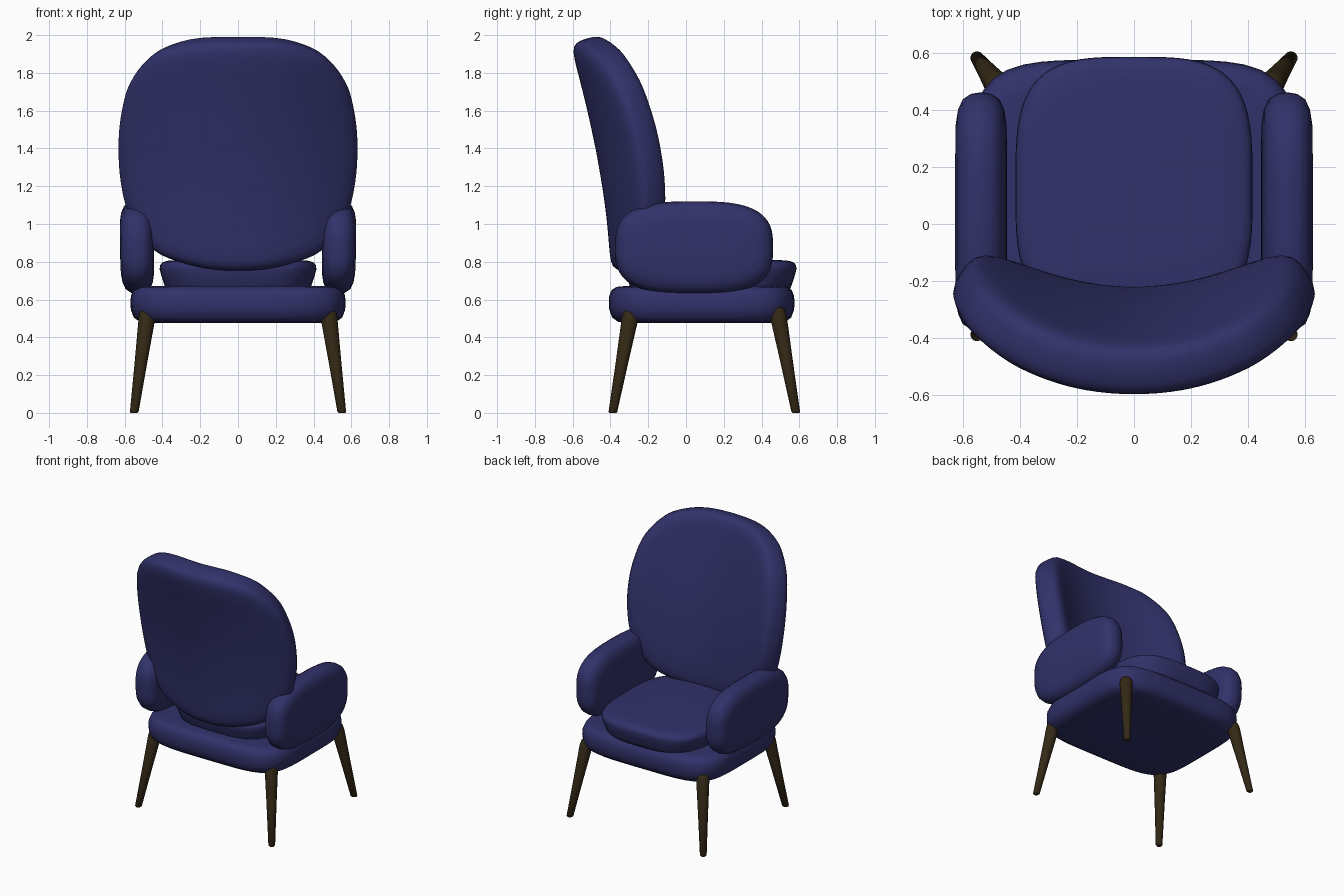
import bpy, bmesh, math
from mathutils import Vector

if "Cube" in bpy.data.objects:
    bpy.data.objects.remove(bpy.data.objects["Cube"])


def material(name, rgb):
    m = bpy.data.materials.new(name)
    m.diffuse_color = (*rgb, 1)
    m.use_nodes = True
    m.node_tree.nodes["Principled BSDF"].inputs["Base Color"].default_value = m.diffuse_color
    return m


NAVY = material("navy fabric", (0.031, 0.031, 0.145))
WOOD = material("dark wood", (0.034, 0.022, 0.008))


def loft(name, rings, mat):
    """Skin a stack of closed rings and fan both ends shut."""
    bm = bmesh.new()
    rows = [[bm.verts.new(p) for p in r] for r in rings]
    n = len(rows[0])
    for a, b in zip(rows, rows[1:]):
        for i in range(n):
            j = (i + 1) % n
            bm.faces.new((a[i], a[j], b[j], b[i]))
    for r in (rows[0], rows[-1]):
        c = bm.verts.new(sum((v.co for v in r), Vector()) / n)
        for i in range(n):
            bm.faces.new((r[i], r[(i + 1) % n], c))
    bmesh.ops.recalc_face_normals(bm, faces=bm.faces)
    me = bpy.data.meshes.new(name)
    bm.to_mesh(me)
    bm.free()
    for p in me.polygons:
        p.use_smooth = True
    me.materials.append(mat)
    ob = bpy.data.objects.new(name, me)
    bpy.context.collection.objects.link(ob)
    return ob


def superellipse(a, b, n, count=72):
    pts = []
    for i in range(count):
        t = 2 * math.pi * i / count
        c, s = math.cos(t), math.sin(t)
        r = (abs(c) ** n + abs(s) ** n) ** (-1 / n)
        pts.append((a * c * r, b * s * r))
    return pts


def spline(pts, steps=5):
    """Closed Catmull-Rom curve through 2D points."""
    out, n = [], len(pts)
    for i in range(n):
        p0, p1, p2, p3 = (Vector(pts[(i + k) % n]) for k in (-1, 0, 1, 2))
        for s in range(steps):
            t = s / steps
            out.append(0.5 * (2 * p1 + (p2 - p0) * t + (2 * p0 - 5 * p1 + 4 * p2 - p3) * t * t
                              + (3 * p1 - p0 - 3 * p2 + p3) * t ** 3))
    return out


def pad(name, cy, a, b, n, profile):
    """Horizontal rounded pad; profile = (edge inset, height)."""
    rings = [[(x, cy + y, z) for x, y in superellipse(a - d, b - d, n)] for d, z in profile]
    return loft(name, rings, NAVY)


# Seat base and cushion
pad("seat_base", 0.083, 0.57, 0.492, 4.8,
    [(0.2, 0.475), (0.1, 0.476), (0.05, 0.482), (0.018, 0.505), (0.003, 0.545), (0, 0.58),
     (0.003, 0.62), (0.015, 0.65), (0.04, 0.667), (0.08, 0.671), (0.2, 0.672)])
pad("seat_cushion", 0.13, 0.416, 0.456, 3.5,
    [(0.1, 0.65), (0.035, 0.655), (0.025, 0.68), (0.012, 0.72), (0.001, 0.76), (0.003, 0.78),
     (0.015, 0.796), (0.04, 0.805), (0.1, 0.81), (0.25, 0.813)])

# Armrests: upright rounded slabs, leaning very slightly outwards
half = [(0.2, 0.09), (0.11, 0.088), (0.06, 0.08), (0.025, 0.064), (0.006, 0.036)]
arm_profile = [(d, -t) for d, t in half] + [(0, 0)] + [(d, t) for d, t in reversed(half)]
for side, label in ((1, "right"), (-1, "left")):
    rings = [[(side * (0.535 + t + 0.02 * z), 0.043 + y, 0.875 + z)
              for y, z in superellipse(0.418 - d, 0.245 - d, 3.0)] for d, t in arm_profile]
    loft(label + "_armrest", rings, NAVY)

# Backrest: rounded outline wrapped on a curved, reclining surface
right = [(0.2, 1.978), (0.34, 1.95), (0.45, 1.895), (0.55, 1.765), (0.595, 1.6), (0.61, 1.42),
         (0.597, 1.22), (0.55, 1.04), (0.43, 0.86), (0.22, 0.775)]
outline = spline([(0, 1.982)] + right + [(0, 0.752)] + [(-x, z) for x, z in reversed(right)])
CURVE, MID = 0.53, 1.4


def shell_point(x, z, t):
    h = max(z - 0.8, 0)
    y = -0.31 + CURVE * x * x - 0.165 * h ** 1.58
    nrm = Vector((-2 * CURVE * x, 1, 0.26 * h ** 0.58)).normalized()
    return Vector((x, y, z)) + nrm * t


half = [(s, 0.094) for s in (0.08, 0.2, 0.32, 0.44, 0.56, 0.68, 0.78)]
half += [(0.86, 0.092), (0.92, 0.087), (0.96, 0.077), (0.985, 0.06), (0.997, 0.035)]
back_profile = [(s, -t) for s, t in half] + [(1, 0)] + [(s, t) for s, t in reversed(half)]
loft("backrest", [[shell_point(x * s, MID + (z - MID) * s, t) for x, z in outline]
                  for s, t in back_profile], NAVY)


# Splayed tapered legs
def leg(name, foot, top):
    rings = []
    for k, r in ((0, 0.018), (0.01, 0.023), (0.5, 0.034), (0.92, 0.045), (0.98, 0.04), (1, 0.03)):
        c = Vector(foot).lerp(Vector(top), k)
        rings.append([c + Vector((r * math.cos(a), r * math.sin(a), 0))
                      for a in (2 * math.pi * i / 24 for i in range(24))])
    loft(name, rings, WOOD)


for side, label in ((1, "right"), (-1, "left")):
    leg("front_leg_" + label, (side * 0.55, -0.388, 0), (side * 0.474, -0.285, 0.56))
    leg("rear_leg_" + label, (side * 0.55, 0.582, 0), (side * 0.474, 0.48, 0.56))
